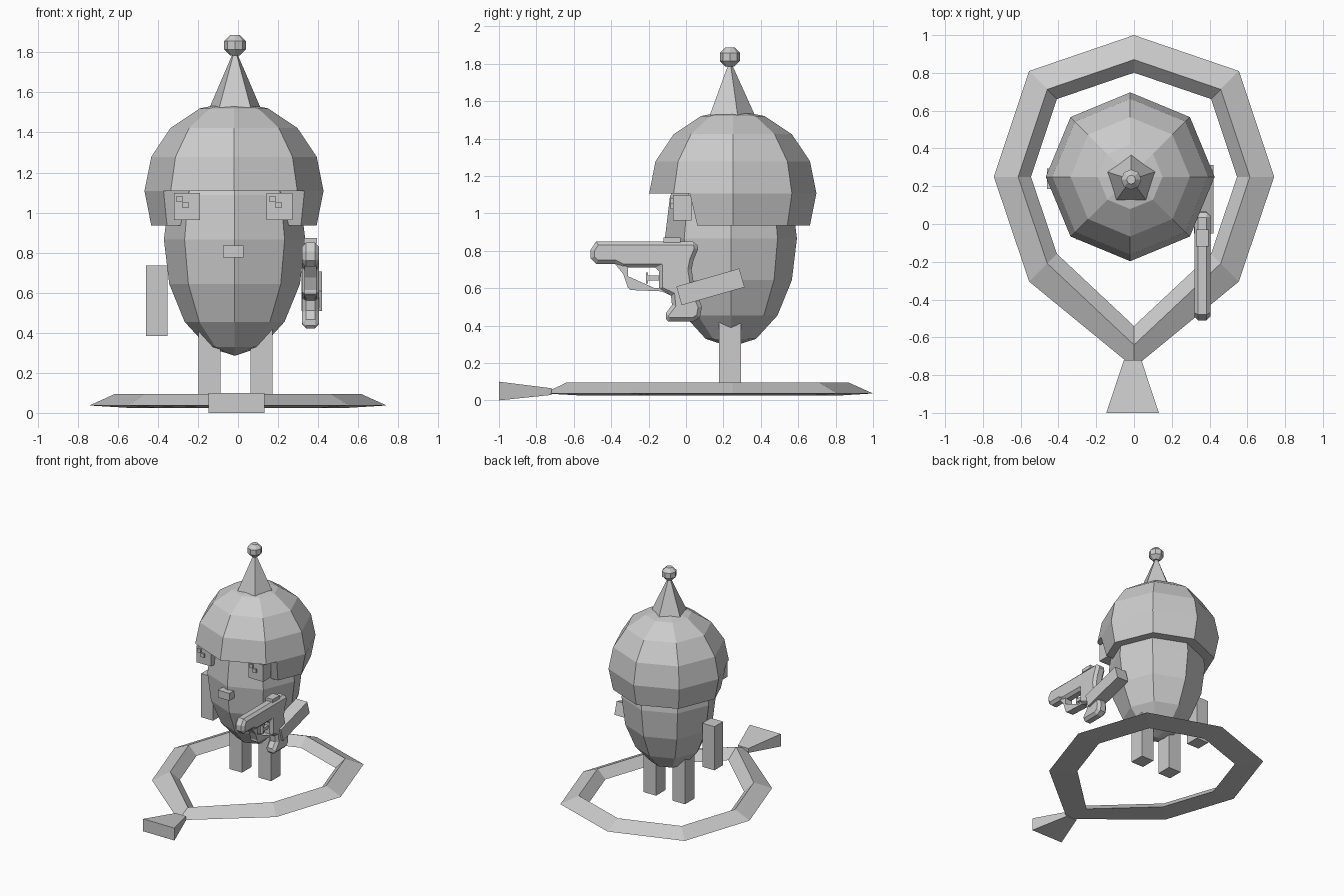
import bpy, bmesh
from math import sin, cos, pi
from mathutils import Matrix, Vector

if "Cube" in bpy.data.objects:
    bpy.data.objects.remove(bpy.data.objects["Cube"])


def finish(name, bm):
    bmesh.ops.remove_doubles(bm, verts=bm.verts[:], dist=1e-5)
    bmesh.ops.recalc_face_normals(bm, faces=bm.faces[:])
    me = bpy.data.meshes.new(name)
    bm.to_mesh(me)
    bm.free()
    ob = bpy.data.objects.new(name, me)
    bpy.context.collection.objects.link(ob)
    return ob


def bridge(bm, rings, closed=False):
    """Join consecutive vertex rings with quads."""
    n = len(rings[0])
    pairs = list(zip(rings, rings[1:])) + ([(rings[-1], rings[0])] if closed else [])
    for a, b in pairs:
        for i in range(n):
            j = (i + 1) % n
            bm.faces.new((a[i], a[j], b[j], b[i]))


def revolve(name, profile, n, cx, cy):
    """Spin (radius, z) points; one corner points to +y. Radius 0 closes an end."""
    bm = bmesh.new()
    rings = [[bm.verts.new((cx + r * cos(pi / 2 + 2 * pi * i / n),
                            cy + r * sin(pi / 2 + 2 * pi * i / n), z))
              for i in range(n)] for r, z in profile]
    bridge(bm, rings)
    bmesh.ops.dissolve_degenerate(bm, dist=1e-5, edges=bm.edges[:])
    return finish(name, bm)


def box(name, x, y, z, tilt=0.0):
    """Box from three (min, max) ranges, tilted about the x axis."""
    bm = bmesh.new()
    mid = Vector([(a + b) / 2 for a, b in (x, y, z)])
    size = [b - a for a, b in (x, y, z)]
    bmesh.ops.create_cube(bm, size=1, matrix=Matrix.Translation(mid)
                          @ Matrix.Rotation(tilt, 4, 'X') @ Matrix.Diagonal((*size, 1)))
    return finish(name, bm)


def prism(name, pts, x0, x1, bevel=0):
    """Extrude a (y, z) outline along x."""
    bm = bmesh.new()
    a, b = [[bm.verts.new((x, y, z)) for y, z in pts] for x in (x0, x1)]
    bm.faces.new(a)
    bm.faces.new(b)
    bridge(bm, [a, b])
    ob = finish(name, bm)
    if bevel:
        m = ob.modifiers.new("chamfer", 'BEVEL')
        m.width, m.segments = bevel, 1
        m.limit_method, m.angle_limit = 'ANGLE', 1.3
    return ob


# Egg-shaped body
revolve("body", [(0.353 * sin(k * pi / 8), 0.865 - 0.58 * cos(k * pi / 8))
                 for k in range(9)], 8, -0.017, 0.24)

# Helmet dome with the face opening cut away
dome = [(0, 0.937)] + [(0.447 * cos(k * pi / 8), 1.107 + 0.447 * sin(k * pi / 8))
                       for k in range(-1, 5)]
helmet = revolve("helmet", dome, 8, -0.02, 0.25)
cutter = prism("face_opening_cutter",
               [(-1, 0.8), (0.092, 0.8), (0.02, 1.107), (-1, 1.107)], -1, 1)
cutter.hide_render = True
cutter.hide_viewport = True
cut = helmet.modifiers.new("face_opening", 'BOOLEAN')
cut.operation, cut.object, cut.solver = 'DIFFERENCE', cutter, 'EXACT'

# Spike and ball on top
revolve("helmet_spike", [(0, 1.525), (0.133, 1.525), (0, 1.82)], 5, -0.015, 0.235)
revolve("spike_ball", [(0, 1.785), (0.024, 1.785), (0.054, 1.815), (0.054, 1.857),
                       (0.024, 1.887), (0, 1.887)], 8, -0.015, 0.235)

# Eyes with two stepped highlights each
for side, x in (("left", -0.32), ("right", 0.143)):
    box(side + "_eye", (x, x + 0.13), (-0.07, 0.03), (0.963, 1.097))
    for k in range(2):
        u, w = x + 0.014 + 0.03 * k, 1.083 - 0.03 * k
        box(f"{side}_eye_glint_{k + 1}", (u, u + 0.03), (-0.083, -0.06), (w - 0.03, w))

# Nose
box("nose", (-0.075, 0.028), (-0.15, -0.05), (0.775, 0.835))

# Legs
for side, x in (("left", -0.197), ("right", 0.062)):
    box(side + "_leg", (x, x + 0.11), (0.176, 0.294), (0.04, 0.45))

# Arms: left hangs, right reaches forward
box("left_arm", (-0.46, -0.352), (0.185, 0.295), (0.385, 0.737))
box("right_arm", (0.318, 0.42), (-0.044, 0.306), (0.555, 0.659), 0.28)


# Pistol, outlines in (y, z) hundredths
def outline(*p):
    return [(a / 100, b / 100) for a, b in p]


prism("pistol_body", outline(
    (-51, 80.5), (-48, 85), (5.5, 85), (6.5, 81), (4, 75), (3, 70), (4.5, 60),
    (8.5, 50), (7.5, 44.5), (4, 42.2), (-9.5, 42.2), (-12, 45), (-7.5, 51),
    (-8, 56), (-14.5, 59), (-14.5, 71), (-34, 71), (-38, 73), (-48, 73), (-51, 76)),
    0.32, 0.404, 0.02)
prism("trigger_guard", outline(
    (-38, 73), (-31, 71.5), (-31, 60), (-11, 60), (-9, 57), (-13, 58.3),
    (-30, 59), (-33.5, 67.5)), 0.332, 0.392)
box("trigger", (0.35, 0.374), (-0.21, -0.14), (0.642, 0.668))
box("trigger_tip", (0.35, 0.374), (-0.215, -0.203), (0.625, 0.685))
box("pistol_sight", (0.33, 0.394), (-0.12, -0.03), (0.845, 0.872))

# Ground ring of triangular section, pulled to a point in front
bm = bmesh.new()
loops = []
for scale, front, z in ((1, -0.76, 0.037), (0.827, -0.64, 0.095), (0.735, -0.54, 0.025)):
    half = [(0.555, 0.56), (0.742, 0), (0.555, -0.555)]
    pts = [(0, 0.25 + 0.75 * scale)]
    pts += [(x * scale, 0.25 + y * scale) for x, y in half] + [(0, front)]
    pts += [(-x * scale, 0.25 + y * scale) for x, y in reversed(half)]
    loops.append([bm.verts.new((x, y, z)) for x, y in pts])
bridge(bm, loops, closed=True)
finish("ground_ring", bm)

# Flared tail at the ring's point
tail = box("ring_tail", (-0.147, 0.132), (-1.0, -0.72), (0.0, 0.1))
for v in tail.data.vertices:
    if v.co.y > -0.8:
        v.co.x = -0.007 + (v.co.x + 0.007) * 0.33
        v.co.z = 0.047 + (v.co.z - 0.05) * 0.36
